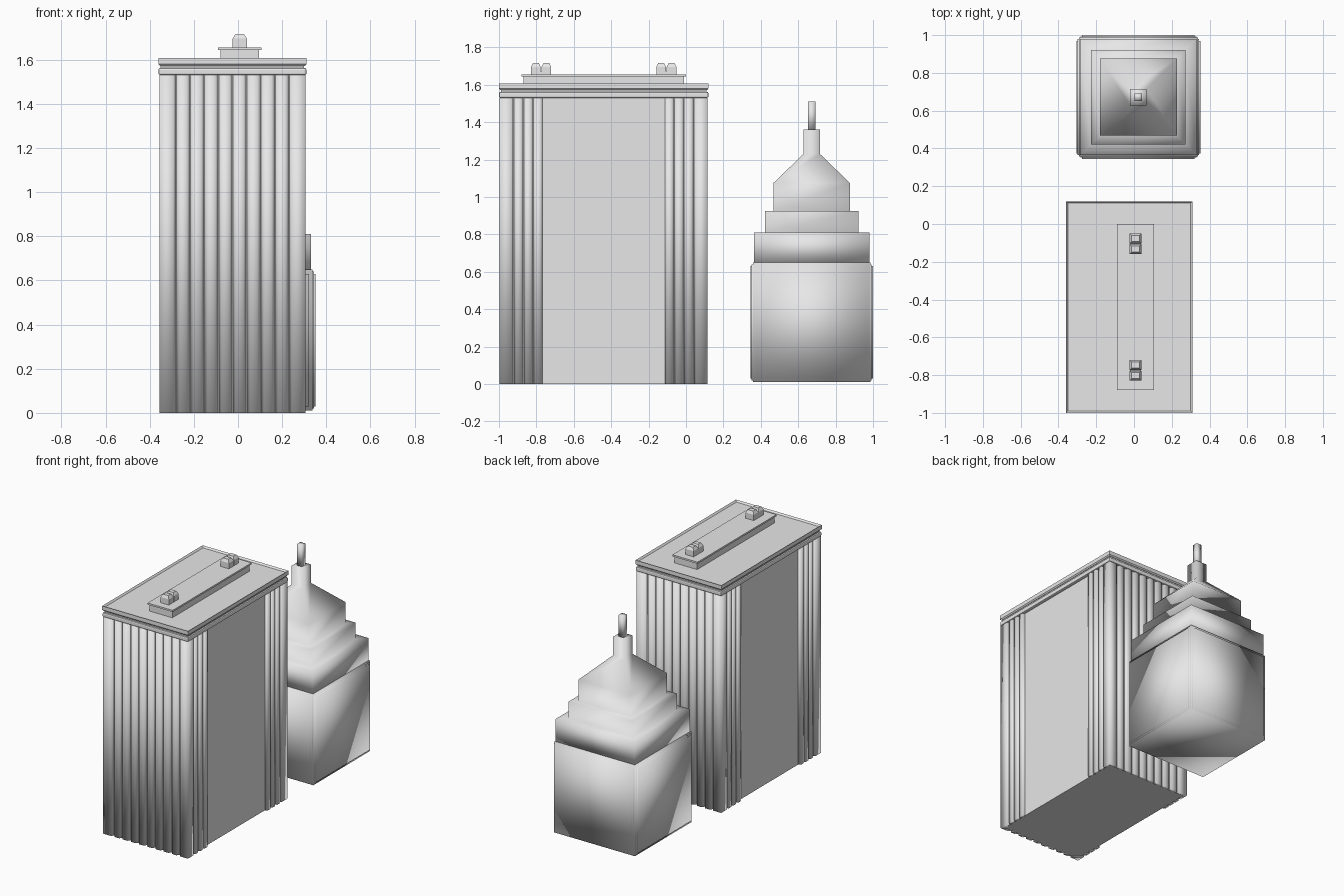
import bpy
import bmesh

if "Cube" in bpy.data.objects:
    bpy.data.objects.remove(bpy.data.objects["Cube"], do_unlink=True)

# Single stone grey for everything
grey = bpy.data.materials.new("stone_grey")
grey.use_nodes = True
tone = (0.8, 0.8, 0.8, 1)
grey.diffuse_color = tone
grey.node_tree.nodes["Principled BSDF"].inputs["Base Color"].default_value = tone


def finish(name, bm, smooth=False, bevel=0):
    bmesh.ops.recalc_face_normals(bm, faces=bm.faces[:])
    mesh = bpy.data.meshes.new(name)
    bm.to_mesh(mesh)
    bm.free()
    for poly in mesh.polygons:
        poly.use_smooth = smooth
    mesh.materials.append(grey)
    obj = bpy.data.objects.new(name, mesh)
    bpy.context.collection.objects.link(obj)
    if bevel:
        mod = obj.modifiers.new("soft_edge", "BEVEL")
        mod.width = bevel
        mod.segments = 2
    return obj


def loft(name, rings, smooth=False, bevel=0, rim=None):
    """Skin a stack of (points, z) outlines; rim = (width, depth) sinks the top."""
    bm = bmesh.new()
    loops = [[bm.verts.new((x, y, z)) for x, y in pts] for pts, z in rings]
    bm.faces.new(loops[0])
    top = bm.faces.new(loops[-1])
    n = len(loops[0])
    for a, b in zip(loops, loops[1:]):
        for i in range(n):
            j = (i + 1) % n
            bm.faces.new((a[i], a[j], b[j], b[i]))
    bmesh.ops.recalc_face_normals(bm, faces=bm.faces[:])
    if rim:
        bmesh.ops.inset_region(bm, faces=[top], thickness=rim[0])
        bmesh.ops.translate(bm, verts=top.verts[:], vec=(0, 0, -rim[1]))
    return finish(name, bm, smooth, bevel)


def rect(cx, cy, hx, hy):
    return [(cx - hx, cy - hy), (cx + hx, cy - hy), (cx + hx, cy + hy), (cx - hx, cy + hy)]


def box(name, cx, cy, hx, hy, z0, z1, **kw):
    r = rect(cx, cy, hx, hy)
    return loft(name, [(r, z0), (r, z1)], **kw)


# ---- Tall slab tower ----
TX, TY = -0.025, -0.44        # centre
HX, HY = 0.331, 0.556         # half size over the ribs
DEEP, WALL = 0.017, 1.53      # rib depth, wall height

box("tower_core", TX, TY, HX - DEEP, HY - DEEP, 0, WALL)


def rib(name, centre, width, side, axis):
    """Tapered vertical rib on one wall."""
    wide, slim = width * 0.47, width * 0.28
    half = HY if axis == "y" else HX
    section = [(-wide, half - DEEP - 0.003), (-wide, half - DEEP), (-slim, half),
               (slim, half), (wide, half - DEEP), (wide, half - DEEP - 0.003)]
    if axis == "y":
        pts = [(TX + centre + u, TY + side * v) for u, v in section]
    else:
        pts = [(TX + side * v, TY + centre + u) for u, v in section]
    loft(name, [(pts, 0), (pts, WALL)], smooth=True)


CORNER = 0.075
pitch = 2 * (HX - CORNER) / 8
for side, label in ((-1, "front"), (1, "back")):
    for i in range(8):
        rib(f"{label}_rib_{i + 1}", (i - 3.5) * pitch, pitch, side, "y")
for side, label in ((-1, "right"), (1, "left")):
    for end, place in ((-1, "front"), (1, "back")):
        for i in range(3):
            rib(f"{label}_{place}_rib_{i + 1}", end * (HY - CORNER - 0.026 - i * 0.052),
                0.052, side, "x")
        # Corner pier with a small chamfer towards the ribs
        cx, cy = TX + side * HX, TY + end * HY
        d, c, w = DEEP, 0.012, CORNER
        outline = [(0, 0), (w - c, 0), (w - 0.003, d), (w - 0.003, d + 0.003),
                   (d + 0.003, w - 0.003), (d, w - 0.003), (0, w - c)]
        pts = [(cx - side * u, cy - end * v) for u, v in outline]
        loft(f"{label}_{place}_corner_pier", [(pts, 0), (pts, WALL)], smooth=True)

# Double cornice and sunken roof
box("lower_cornice", TX, TY, 0.335, 0.56, WALL, 1.562, bevel=0.008)
box("cornice_groove", TX, TY, 0.325, 0.55, 1.55, 1.585)
upper = [(rect(TX, TY, 0.328, 0.553), 1.572), (rect(TX, TY, 0.335, 0.56), 1.58),
         (rect(TX, TY, 0.335, 0.56), 1.608)]
loft("upper_cornice", upper, rim=(0.014, 0.012))

# Roof plinth with overhanging slab
RX = 0.008
box("roof_plinth", RX, TY, 0.088, 0.43, 1.59, 1.645)
box("roof_slab", RX, TY, 0.098, 0.44, 1.643, 1.655)

# Paired roof vents at both ends
for end, label in ((-1, "front"), (1, "back")):
    cy = TY + end * 0.335
    box(f"{label}_vent_base", RX, cy, 0.03, 0.054, 1.65, 1.672)
    for k in (-1, 1):
        y = cy + k * 0.028
        loft(f"{label}_vent_{'a' if k < 0 else 'b'}",
             [(rect(RX, y, 0.032, 0.026), 1.65), (rect(RX, y, 0.032, 0.026), 1.695),
              (rect(RX, y, 0.02, 0.016), 1.715)])

# ---- Stepped tower with spire ----
SX, SY = 0.023, 0.672
box("block_core", SX, SY, 0.315, 0.315, 0.01, 0.65, smooth=True)

# Raised wall panels, two layers on each side
for side, s in (("front", (0, -1)), ("back", (0, 1)), ("right", (-1, 0)), ("left", (1, 0))):
    for layer, reach, half, z0, z1 in (("frame", 0.321, 0.307, 0.02, 0.64),
                                       ("panel", 0.328, 0.298, 0.03, 0.63)):
        mid, thick = (reach + 0.305) / 2, (reach - 0.305) / 2
        box(f"{side}_{layer}", SX + s[0] * mid, SY + s[1] * mid,
            thick if s[0] else half, thick if s[1] else half, z0, z1, smooth=True)

# Setback tiers, sloped roof and shaft in one skin
steps = [(0.308, 0.645), (0.308, 0.81), (0.25, 0.81), (0.25, 0.925), (0.204, 0.925),
         (0.204, 1.075), (0.044, 1.23), (0.044, 1.36)]
loft("setback_tiers", [(rect(SX, SY, h, h), z) for h, z in steps], smooth=True)
box("spire_mast", SX, SY, 0.02, 0.02, 1.355, 1.51, smooth=True)
